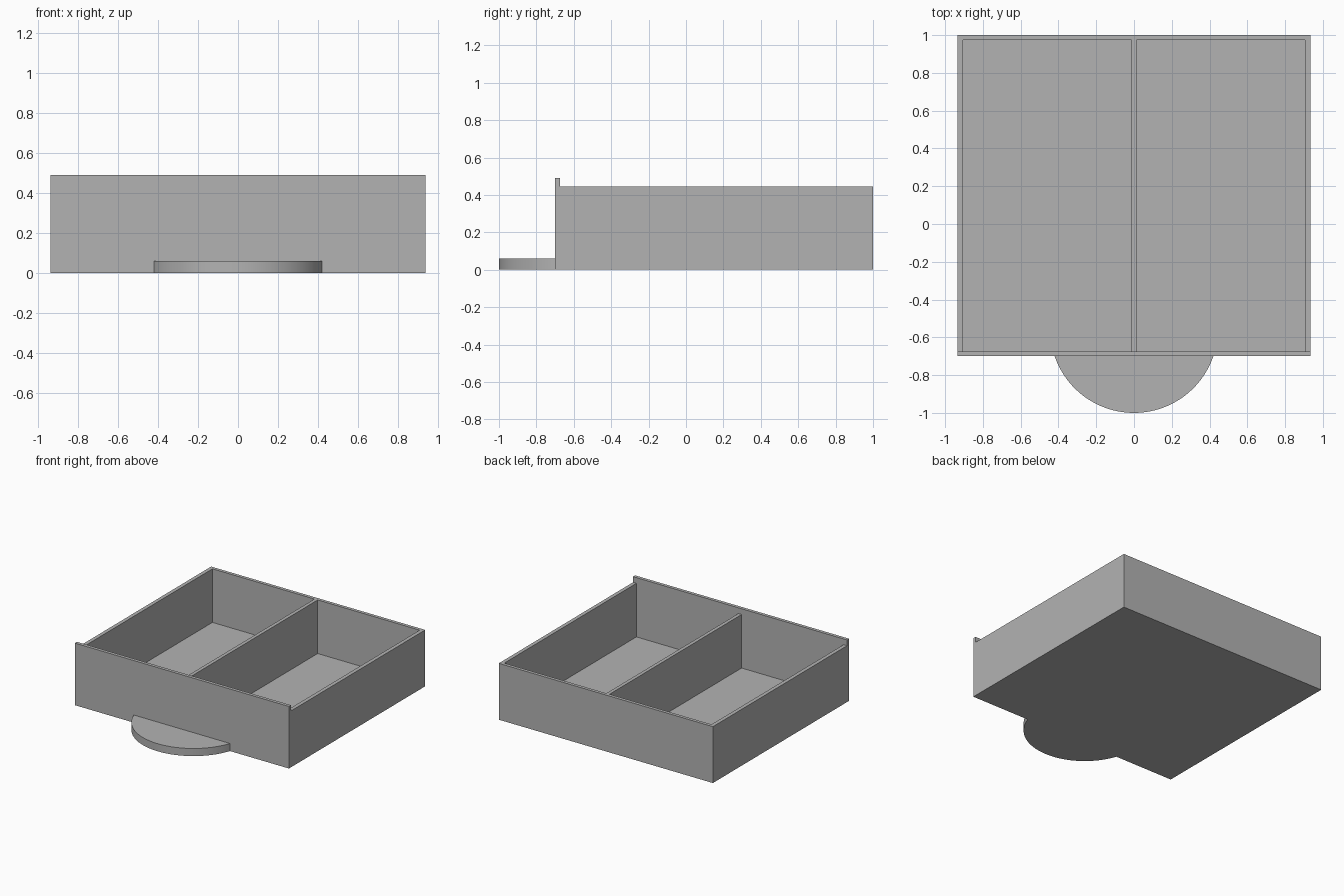
import bpy, bmesh, math

if "Cube" in bpy.data.objects:
    bpy.data.objects.remove(bpy.data.objects["Cube"], do_unlink=True)

# Main dimensions
HALF_W, FRONT, BACK = 0.935, -0.70, 1.0
WALL_H, FRONT_H = 0.445, 0.49
SIDE_T, END_T, FLOOR_T, DIVIDER = 0.03, 0.026, 0.022, 0.014
HANDLE_HALF, HANDLE_DEPTH, HANDLE_H = 0.42, 0.30, 0.06

grey = bpy.data.materials.new("plain grey")
grey.use_nodes = True
colour = (0.45, 0.45, 0.45, 1)
grey.diffuse_color = colour
grey.node_tree.nodes["Principled BSDF"].inputs["Base Color"].default_value = colour


def prism(name, outline, shift):
    """Extrude a closed 3D outline along a vector."""
    bm = bmesh.new()
    face = bm.faces.new([bm.verts.new(p) for p in outline])
    top = bmesh.ops.extrude_face_region(bm, geom=[face])
    verts = [v for v in top["geom"] if isinstance(v, bmesh.types.BMVert)]
    bmesh.ops.translate(bm, verts=verts, vec=shift)
    bmesh.ops.recalc_face_normals(bm, faces=bm.faces)
    mesh = bpy.data.meshes.new(name)
    bm.to_mesh(mesh)
    bm.free()
    mesh.materials.append(grey)
    obj = bpy.data.objects.new(name, mesh)
    bpy.context.collection.objects.link(obj)
    return obj


def select(obj):
    bpy.ops.object.select_all(action="DESELECT")
    obj.select_set(True)
    bpy.context.view_layer.objects.active = obj


# Drawer box: side profile with a raised front panel, extruded across the width
inner_front, inner_back = FRONT + END_T, BACK - END_T
profile = [(FRONT, 0), (BACK, 0), (BACK, WALL_H), (inner_front, WALL_H),
           (inner_front, FRONT_H), (FRONT, FRONT_H)]
box = prism("drawer_box", [(-HALF_W, y, z) for y, z in profile], (2 * HALF_W, 0, 0))

# Two compartments, leaving the centre divider between them
for side, label in ((1, "left"), (-1, "right")):
    near, far = side * DIVIDER, side * (HALF_W - SIDE_T)
    outline = [(near, inner_front, FLOOR_T), (far, inner_front, FLOOR_T),
               (far, inner_back, FLOOR_T), (near, inner_back, FLOOR_T)]
    cutter = prism(label + "_compartment_cutter", outline, (0, 0, 1))
    cutter.hide_render = True
    cut = box.modifiers.new(label + "_compartment", "BOOLEAN")
    cut.operation, cut.solver, cut.object = "DIFFERENCE", "EXACT", cutter
    select(box)
    bpy.ops.object.modifier_apply(modifier=cut.name)
    bpy.data.objects.remove(cutter, do_unlink=True)

# Pull handle: circular segment at the foot of the front panel
radius = (HANDLE_HALF ** 2 + HANDLE_DEPTH ** 2) / (2 * HANDLE_DEPTH)
centre_y = FRONT - HANDLE_DEPTH + radius
sweep, steps = math.asin(HANDLE_HALF / radius), 48
angles = [sweep * (2 * i / steps - 1) for i in range(steps + 1)]
arc = [(radius * math.sin(a), centre_y - radius * math.cos(a), 0) for a in angles]
handle = prism("pull_handle", arc, (0, 0, HANDLE_H))
select(handle)
bpy.ops.object.shade_smooth_by_angle(angle=math.radians(30))
